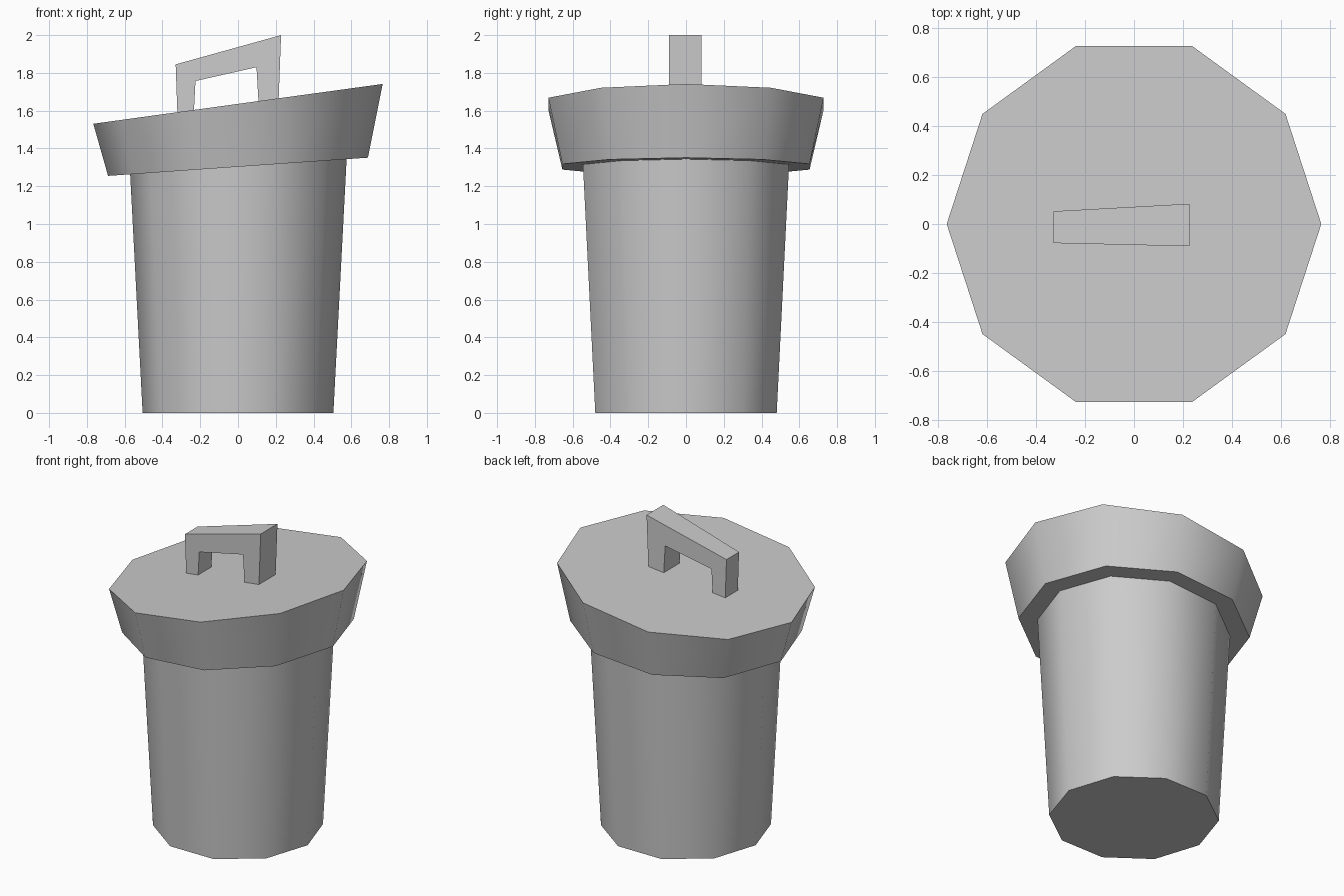
import bpy, bmesh, math

SIDES = 10

cube = bpy.data.objects.get("Cube")
if cube:
    bpy.data.objects.remove(cube, do_unlink=True)

grey = bpy.data.materials.new("plain_grey")
grey.use_nodes = True
colour = (0.6, 0.6, 0.6, 1)
grey.diffuse_color = colour
grey.node_tree.nodes["Principled BSDF"].inputs["Base Color"].default_value = colour


def finish(bm, name, smooth):
    bmesh.ops.recalc_face_normals(bm, faces=bm.faces)
    mesh = bpy.data.meshes.new(name)
    bm.to_mesh(mesh)
    bm.free()
    mesh.materials.append(grey)
    obj = bpy.data.objects.new(name, mesh)
    bpy.context.collection.objects.link(obj)
    if smooth:
        bpy.ops.object.select_all(action='DESELECT')
        obj.select_set(True)
        bpy.context.view_layer.objects.active = obj
        bpy.ops.object.shade_smooth_by_angle(angle=math.radians(45))


def tapered_drum(name, rings):
    """Closed drum; each ring is (radius, centre height, slope along x)."""
    bm = bmesh.new()
    loops = []
    for radius, z, slope in rings:
        loop = []
        for i in range(SIDES):
            a = math.tau * i / SIDES
            x = radius * math.cos(a)
            loop.append(bm.verts.new((x, radius * math.sin(a), z + slope * x)))
        loops.append(loop)
    low, high = loops
    for i in range(SIDES):
        j = (i + 1) % SIDES
        bm.faces.new((low[i], low[j], high[j], high[i]))
    bm.faces.new(low)
    bm.faces.new(high)
    finish(bm, name, True)


# Bin body, running up into the lid
tapered_drum("bin_body", [(0.505, 0, 0), (0.578, 1.4, 0)])

# Lid with a slanted rim and top
tapered_drum("lid", [(0.688, 1.303, 0.07), (0.766, 1.636, 0.1375)])

# Arched handle, wider towards its raised end
profile = [(-0.33, 1.845), (-0.32, 1.56), (-0.235, 1.57), (-0.225, 1.757),
           (0.098, 1.83), (0.11, 1.62), (0.214, 1.63), (0.228, 2.0)]
bm = bmesh.new()
sides = []
for near_left, near_right in ((-0.078, -0.091), (0.052, 0.083)):
    side = []
    for x, z in profile:
        t = (x + 0.33) / 0.56
        side.append(bm.verts.new((x, near_left + (near_right - near_left) * t, z)))
    sides.append(side)
front, back = sides
for i in range(len(profile)):
    j = (i + 1) % len(profile)
    bm.faces.new((front[i], front[j], back[j], back[i]))
bm.faces.new(front)
bm.faces.new(back)
finish(bm, "lid_handle", False)
